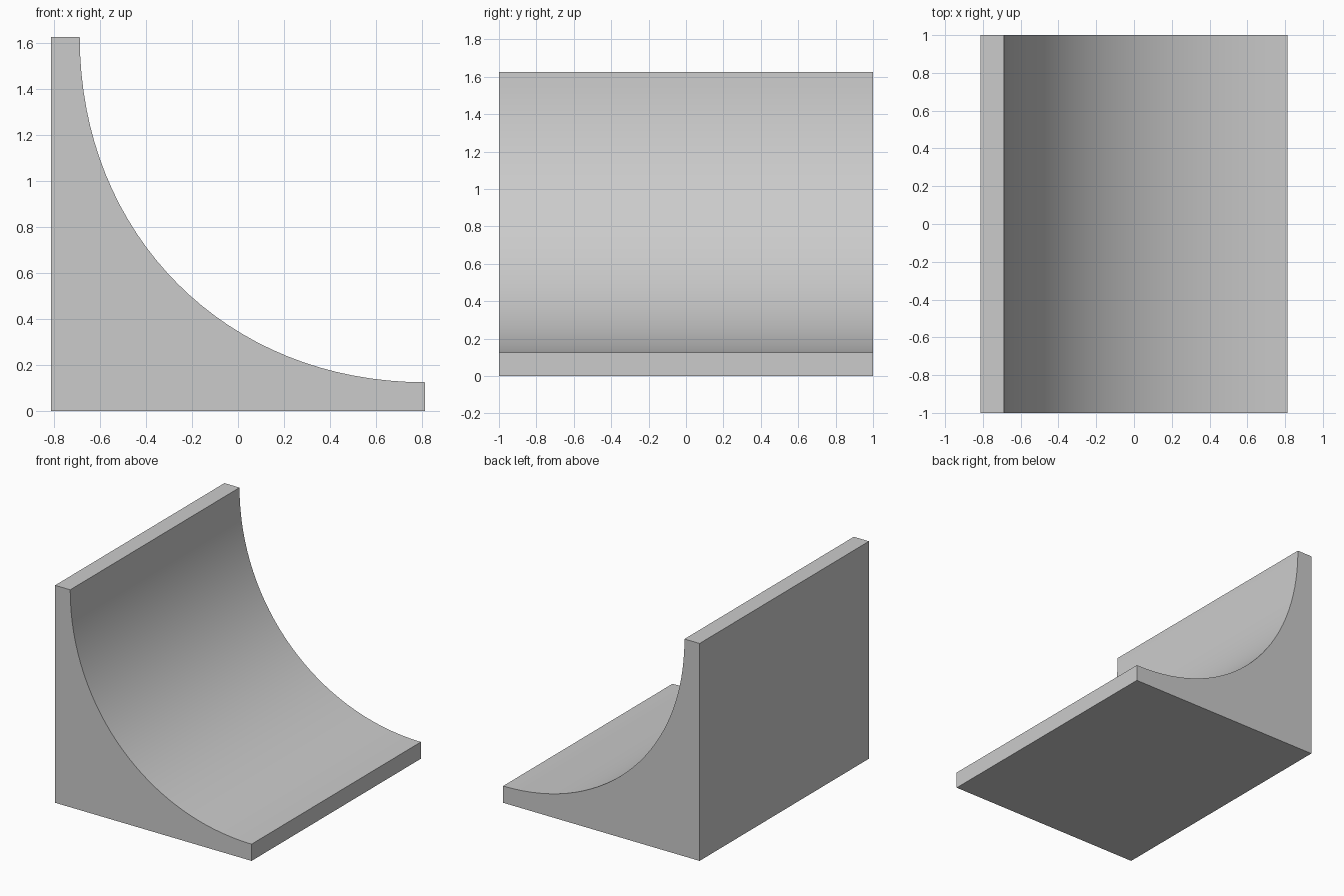
import bpy, bmesh, math
from mathutils import Vector
from mathutils.geometry import interpolate_bezier

if "Cube" in bpy.data.objects:
    bpy.data.objects.remove(bpy.data.objects["Cube"])

HALF_X, HALF_Y, TOP, LIP = 0.8125, 1.0, 1.625, 0.125
HANDLE = 0.575 * (TOP - LIP)   # fullness of the curved face
SEGMENTS = 32

# Side profile: straight back and base, concave sweep from top edge to front lip
start = Vector((-HALF_X + LIP, 0, TOP))
end = Vector((HALF_X, 0, LIP))
sweep = interpolate_bezier(start, start - Vector((0, 0, HANDLE)),
                           end - Vector((HANDLE, 0, 0)), end, SEGMENTS + 1)
profile = [(-HALF_X, TOP), (-HALF_X, 0), (HALF_X, 0)]
profile += [(p.x, p.z) for p in reversed(sweep)]

# Extrude the profile across the width
bm = bmesh.new()
face = bm.faces.new([bm.verts.new((x, -HALF_Y, z)) for x, z in profile])
result = bmesh.ops.extrude_face_region(bm, geom=[face])
moved = [v for v in result["geom"] if isinstance(v, bmesh.types.BMVert)]
bmesh.ops.translate(bm, verts=moved, vec=(0, 2 * HALF_Y, 0))
bmesh.ops.recalc_face_normals(bm, faces=bm.faces)

mesh = bpy.data.meshes.new("quarter_pipe_ramp")
bm.to_mesh(mesh)
bm.free()
ramp = bpy.data.objects.new("quarter_pipe_ramp", mesh)
bpy.context.collection.objects.link(ramp)

# Smooth sweep with crisp corners
bpy.context.view_layer.objects.active = ramp
ramp.select_set(True)
bpy.ops.object.shade_smooth_by_angle(angle=math.radians(30))
